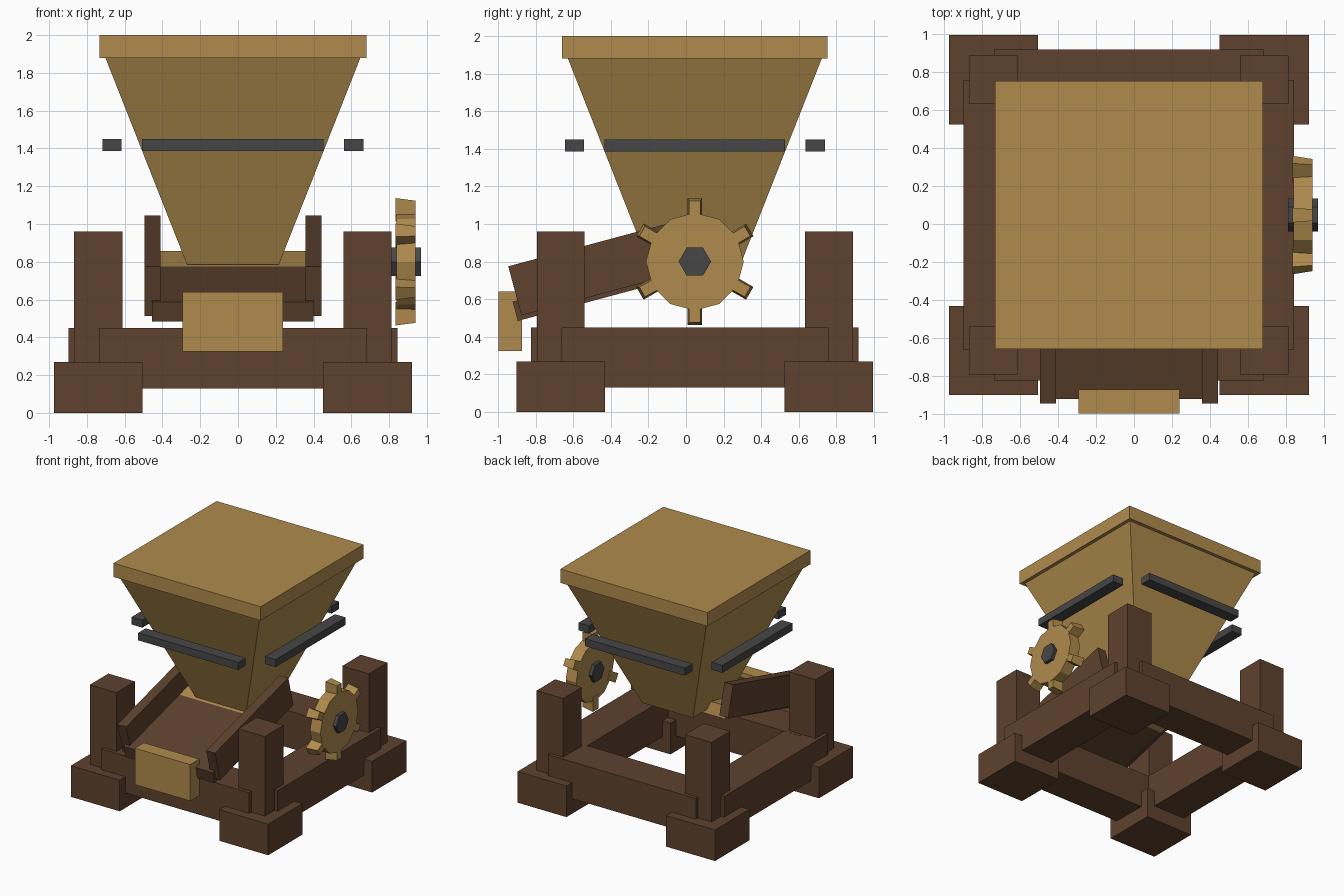
import bpy, bmesh, math
from mathutils import Matrix, Vector

cube = bpy.data.objects.get("Cube")
if cube:
    bpy.data.objects.remove(cube, do_unlink=True)


def material(name, rgb):
    m = bpy.data.materials.new(name)
    m.use_nodes = True
    color = (*rgb, 1.0)
    m.diffuse_color = color
    m.node_tree.nodes["Principled BSDF"].inputs["Base Color"].default_value = color
    return m


tan = material("tan_wood", (0.434, 0.258, 0.074))
brown = material("brown_wood", (0.112, 0.054, 0.027))
iron = material("dark_iron", (0.061, 0.061, 0.062))

CX, CY = -0.027, 0.047      # centre of the frame
SIDES = (-1, 1)


def finish(name, bm, mat):
    bmesh.ops.recalc_face_normals(bm, faces=bm.faces[:])
    me = bpy.data.meshes.new(name)
    bm.to_mesh(me)
    bm.free()
    me.materials.append(mat)
    ob = bpy.data.objects.new(name, me)
    bpy.context.collection.objects.link(ob)
    return ob


def box(name, center, size, mat, matrix=Matrix(), taper=1.0):
    """Box whose +x end can be narrowed by taper."""
    bm = bmesh.new()
    bmesh.ops.create_cube(bm, size=1)
    for v in bm.verts:
        k = taper if v.co.x > 0 else 1
        v.co = Vector((v.co.x * size[0], v.co.y * size[1] * k, v.co.z * size[2] * k))
        v.co += Vector(center)
    bm.transform(matrix)
    return finish(name, bm, mat)


def cone(name, sides, r1, r2, depth, matrix, mat):
    bm = bmesh.new()
    bmesh.ops.create_cone(bm, cap_ends=True, segments=sides,
                          radius1=r1, radius2=r2, depth=depth)
    bm.transform(matrix)
    return finish(name, bm, mat)


# Base frame: feet, posts and crossing beams
OFF = 0.713
for sx in SIDES:
    for sy in SIDES:
        x, y = CX + sx * OFF, CY + sy * OFF
        box("foot", (x, y, 0.135), (0.47, 0.47, 0.27), brown)
        box("post", (x, y, 0.61), (0.255, 0.255, 0.70), brown)
for s in SIDES:
    box("cross_beam", (CX, CY + s * OFF, 0.29), (1.42, 0.315, 0.32), brown)
    box("side_beam", (CX + s * OFF, CY, 0.29), (0.315, 1.42, 0.318), brown)

# Hopper: square funnel with a lid
bottom, top = 0.785, 1.88
corner = math.sqrt(2)
funnel = Matrix.Translation((CX, CY, (bottom + top) / 2)) @ Matrix.Rotation(math.pi / 4, 4, 'Z')
cone("hopper", 4, 0.243 * corner, 0.675 * corner, top - bottom, funnel, tan)
box("hopper_lid", (CX, CY, 1.94), (1.412, 1.412, 0.12), tan)

# Iron bars around the hopper
for s in SIDES:
    box("cross_bar", (CX, CY + s * 0.64, 1.418), (0.96, 0.103, 0.065), iron)
    box("side_bar", (CX + s * 0.64, CY, 1.418), (0.103, 0.96, 0.065), iron)

# Sloping chute: local y runs up the slope
tilt = Matrix.Rotation(math.radians(15), 4, 'X')
floor_m = Matrix.Translation((CX, -0.922, 0.587)) @ tilt
box("chute_floor", (0, 0.365, -0.053), (0.856, 0.73, 0.106), brown, floor_m)
box("chute_upper_floor", (0, 0.885, -0.053), (0.856, 0.31, 0.106), tan, floor_m)
rail_m = Matrix.Translation((CX, -0.945, 0.775)) @ tilt
for s in SIDES:
    box("chute_rail", (s * 0.426, 0.52, -0.135), (0.084, 1.04, 0.27), brown, rail_m)
box("chute_front_block", (CX, -0.934, 0.483), (0.532, 0.125, 0.316), tan)

# Toothed wheel on its axle
GEAR = Matrix.Translation((0.89, CY, 0.80))
axle = GEAR @ Matrix.Rotation(math.pi / 2, 4, 'Y')
cone("gear_wheel", 12, 0.26, 0.26, 0.10, axle, tan)
cone("axle_hub", 6, 0.086, 0.086, 0.16, axle, iron)
for i in range(6):
    spin = GEAR @ Matrix.Rotation(i * math.pi / 3, 4, 'X') @ Matrix.Translation((0, 0, 0.275))
    box("gear_tooth", (-0.003, 0, 0), (0.104, 0.078, 0.124), tan, spin, 0.78)
